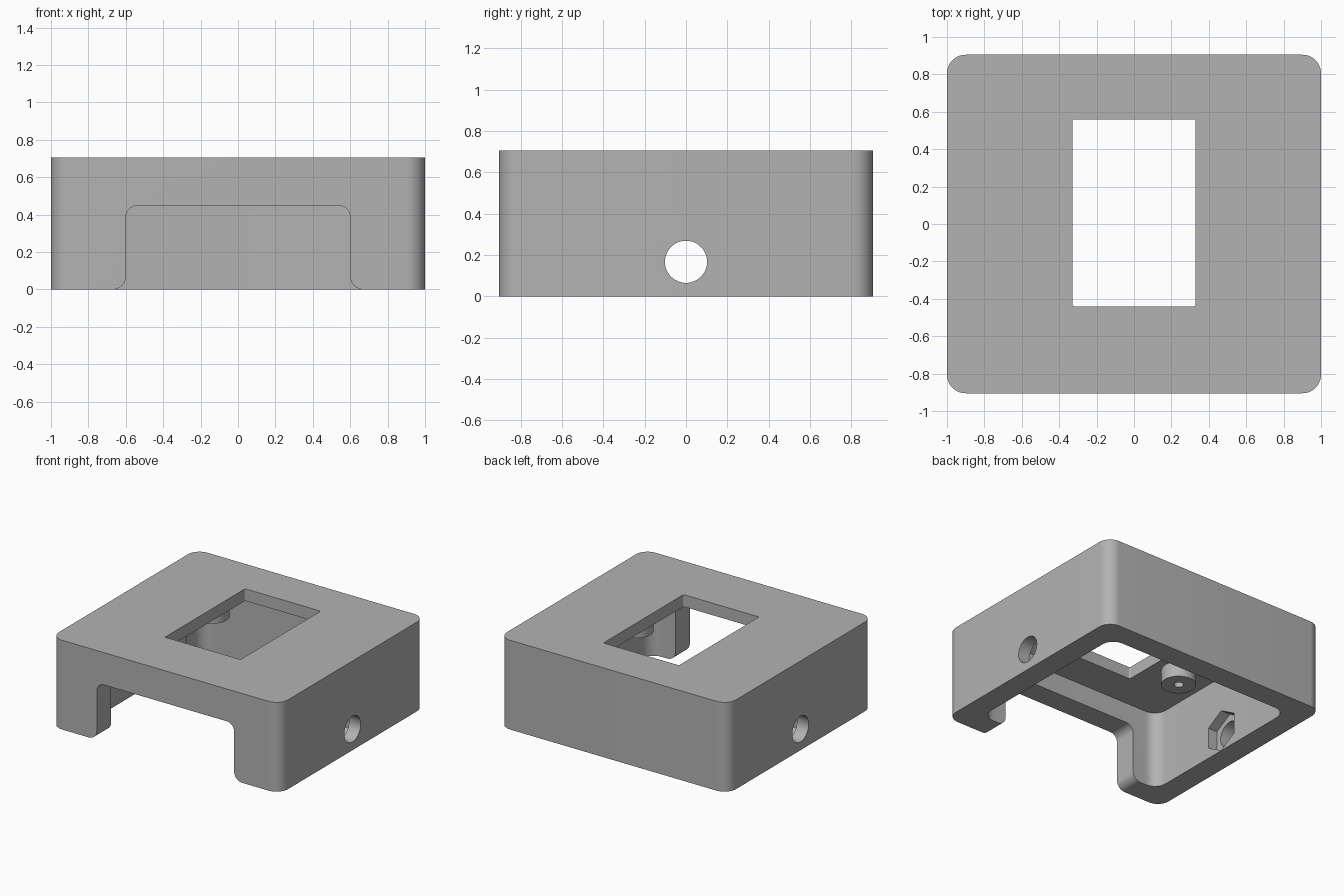
import bpy, bmesh, math
from mathutils import Vector, Matrix

if "Cube" in bpy.data.objects:
    bpy.data.objects.remove(bpy.data.objects["Cube"])

WIDTH, DEPTH, HEIGHT = 2.0, 1.81, 0.705
WALL, CEILING, CORNER = 0.18, 0.61, 0.1

grey = bpy.data.materials.new("plain grey")
grey.use_nodes = True
grey.diffuse_color = (0.45, 0.45, 0.45, 1)
grey.node_tree.nodes["Principled BSDF"].inputs["Base Color"].default_value = grey.diffuse_color


def rounded(corners, steps=10):
    """Round each (x, y, radius) corner of a polygon with an arc."""
    out = []
    for i, (x, y, r) in enumerate(corners):
        p = Vector((x, y))
        a = (Vector(corners[i - 1][:2]) - p).normalized()
        b = (Vector(corners[(i + 1) % len(corners)][:2]) - p).normalized()
        if r == 0:
            out.append(p)
            continue
        half = a.angle(b) / 2
        centre = p + (a + b).normalized() * r / math.sin(half)
        start = p + a * r / math.tan(half) - centre
        end = p + b * r / math.tan(half) - centre
        sweep = start.angle(end)
        for k in range(steps + 1):
            t = k / steps
            out.append(centre + (start * math.sin((1 - t) * sweep)
                                 + end * math.sin(t * sweep)) / math.sin(sweep))
    return out


def rectangle(w, d, r, cy=0):
    return rounded([(sx * w / 2, cy + sy * d / 2, r)
                    for sx, sy in ((-1, -1), (1, -1), (1, 1), (-1, 1))])


def ring(radius, sides, x=0, y=0, turn=0):
    return [Vector((x + radius * math.cos(turn + math.tau * i / sides),
                    y + radius * math.sin(turn + math.tau * i / sides)))
            for i in range(sides)]


def extrude(name, outline, low, high, axes="xyz"):
    """Extrude an outline drawn on the first two axes along the third."""
    bm = bmesh.new()
    slots = ["xyz".index(c) for c in axes]

    def place(p, h):
        co = [0, 0, 0]
        for slot, value in zip(slots, (p.x, p.y, h)):
            co[slot] = value
        return bm.verts.new(co)

    face = bm.faces.new([place(p, low) for p in outline])
    top = bmesh.ops.extrude_face_region(bm, geom=[face])["geom"]
    shift = Vector((0, 0, 0))
    shift[slots[2]] = high - low
    bmesh.ops.translate(bm, vec=shift, verts=[v for v in top if isinstance(v, bmesh.types.BMVert)])
    bmesh.ops.recalc_face_normals(bm, faces=bm.faces)
    mesh = bpy.data.meshes.new(name)
    bm.to_mesh(mesh)
    bm.free()
    mesh.materials.append(grey)
    obj = bpy.data.objects.new(name, mesh)
    bpy.context.collection.objects.link(obj)
    return obj


def combine(target, tool, operation):
    """Apply a boolean and drop the tool object."""
    mod = target.modifiers.new(operation, "BOOLEAN")
    mod.operation, mod.object, mod.solver = operation, tool, "EXACT"
    bpy.context.view_layer.objects.active = target
    bpy.ops.object.modifier_apply(modifier=mod.name)
    bpy.data.objects.remove(tool)


# Hollow shell, open underneath
housing = extrude("housing", rectangle(WIDTH, DEPTH, CORNER), 0, HEIGHT)
combine(housing, extrude("cavity", rectangle(WIDTH - 2 * WALL, DEPTH - 2 * WALL, CORNER),
                         -0.1, CEILING), "DIFFERENCE")

# Window in the top
combine(housing, extrude("window_cut", rectangle(0.66, 1.0, 0.01, 0.06), 0.5, 0.9), "DIFFERENCE")

# Front notch with flared feet
half_notch = [(0.6, 0.45, 0.065), (0.6, 0, 0.07), (0.75, 0, 0), (0.75, -0.1, 0)]
notch = rounded(half_notch + [(-x, z, r) for x, z, r in reversed(half_notch)])
combine(housing, extrude("notch_cut", notch, -1.1, -0.65, "xzy"), "DIFFERENCE")

# Side bolt holes with hexagonal nut pockets inside
for side in (-1, 1):
    combine(housing, extrude("bolt_cut", ring(0.102, 48, 0, 0.167),
                             side * 0.7, side * 1.1, "yzx"), "DIFFERENCE")
    combine(housing, extrude("nut_cut", ring(0.165, 6, 0, 0.167, math.pi / 2),
                             side * 0.7, side * 0.9, "yzx"), "DIFFERENCE")

# Screw bosses hanging from the ceiling
for x in (-0.52, 0.52):
    for y in (-0.12, 0.42):
        combine(housing, extrude("boss", ring(0.125, 48, x, y), 0.49, 0.65), "UNION")
        combine(housing, extrude("screw_cut", ring(0.035, 24, x, y), 0.4, 0.6), "DIFFERENCE")

bpy.ops.object.select_all(action="DESELECT")
housing.select_set(True)
bpy.context.view_layer.objects.active = housing
bpy.ops.object.shade_smooth_by_angle(angle=math.radians(30))
